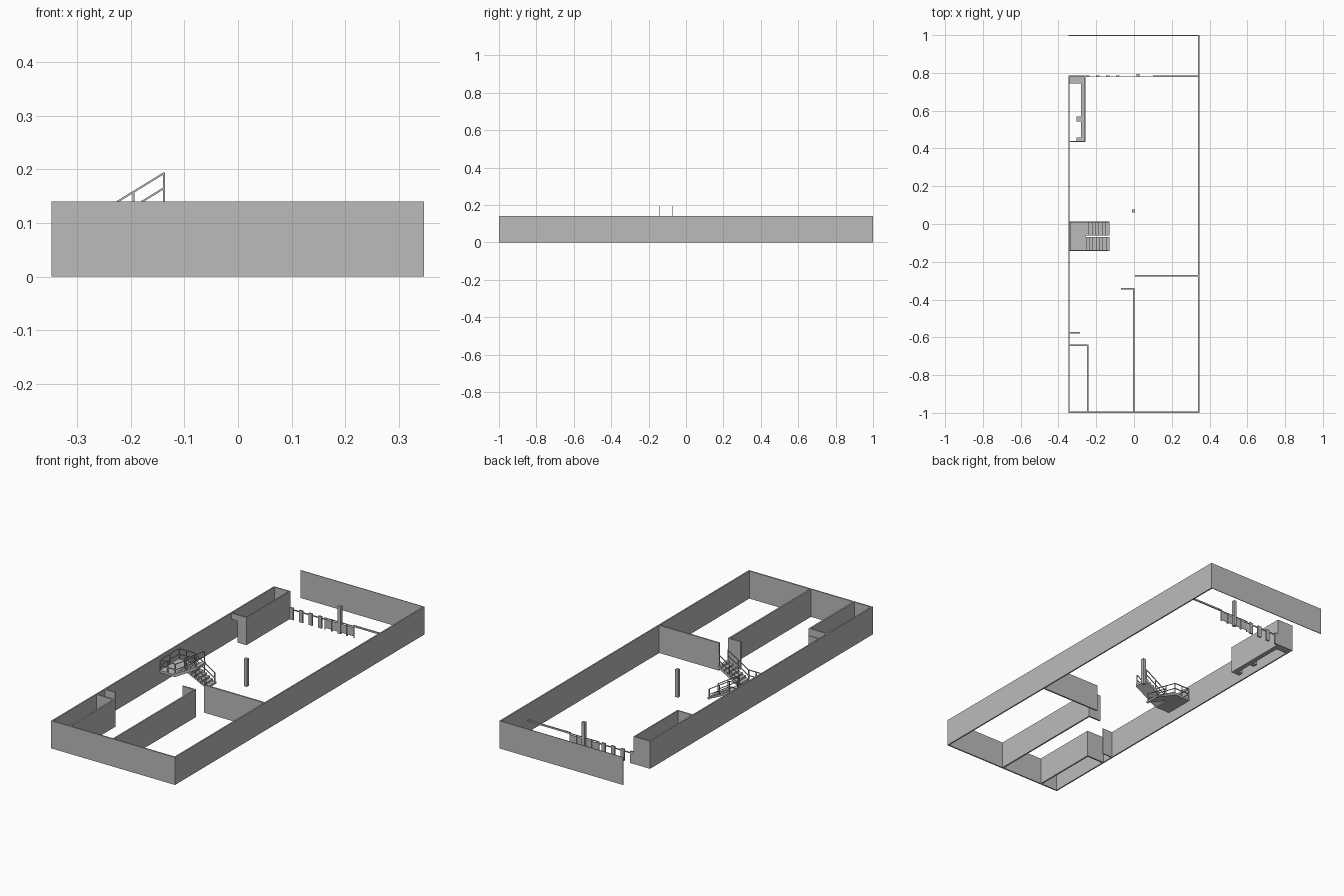
import bpy
import bmesh
import math
from mathutils import Vector, Matrix

cube = bpy.data.objects.get("Cube")
if cube:
    bpy.data.objects.remove(cube, do_unlink=True)

grey = bpy.data.materials.new("plain_grey")
grey.use_nodes = True
tone = (0.5, 0.5, 0.5, 1)
grey.diffuse_color = tone
grey.node_tree.nodes["Principled BSDF"].inputs["Base Color"].default_value = tone

H = 0.14          # wall height
T = 0.007         # wall thickness
XL, XR = -0.348, 0.347


def finish(name, bm):
    bmesh.ops.recalc_face_normals(bm, faces=bm.faces)
    mesh = bpy.data.meshes.new(name)
    bm.to_mesh(mesh)
    bm.free()
    mesh.materials.append(grey)
    obj = bpy.data.objects.new(name, mesh)
    bpy.context.collection.objects.link(obj)
    return obj


def add_box(bm, x0, x1, y0, y1, z0, z1):
    size = Matrix.Diagonal((x1 - x0, y1 - y0, z1 - z0, 1))
    mid = Matrix.Translation(((x0 + x1) / 2, (y0 + y1) / 2, (z0 + z1) / 2))
    bmesh.ops.create_cube(bm, size=1, matrix=mid @ size)


def box(name, x0, x1, y0, y1, z0=0, z1=H):
    bm = bmesh.new()
    add_box(bm, x0, x1, y0, y1, z0, z1)
    return finish(name, bm)


def add_bar(bm, a, b, w=0.0035):
    # square bar between two points
    a, b = Vector(a), Vector(b)
    d = b - a
    turn = d.to_track_quat('Z', 'Y').to_matrix().to_4x4()
    m = Matrix.Translation((a + b) / 2) @ turn @ Matrix.Diagonal((w, w, d.length, 1))
    bmesh.ops.create_cube(bm, size=1, matrix=m)


# Outer walls
box("front_wall", XL, XR, -1, -1 + T)
box("back_wall", XL, XR, 1 - T / 2, 1)
box("left_wall", XR - T, XR, -1 + T, 1 - T / 2)
box("right_wall", XL, XL + T, -1 + T, 0.785)

# Partitions
box("cross_partition", 0.005, XR - T, -0.279, -0.271)
box("long_partition", -0.006, 0.002, -1 + T, -0.338)
box("partition_return", -0.07, -0.006, -0.346, -0.338)
box("small_room_side", -0.249, -0.241, -1 + T, -0.639)
box("small_room_end", XL + T, -0.249, -0.647, -0.639)
box("wall_stub", XL + T, -0.285, -0.579, -0.573)

# Back corner room with a doorway and low ledges
box("corner_room_side", -0.262, -0.256, 0.433, 0.785)
box("corner_room_back", XL + T, -0.262, 0.779, 0.785)
box("corner_room_jamb", -0.307, -0.262, 0.433, 0.44)
box("corner_room_lintel", XL + T, -0.307, 0.433, 0.44, 0.11)
ledge = bmesh.new()
add_box(ledge, -0.28, -0.262, 0.44, 0.745, 0, 0.03)
add_box(ledge, XL + T, -0.262, 0.745, 0.779, 0, 0.03)
add_box(ledge, -0.305, -0.28, 0.543, 0.568, 0, 0.03)
add_box(ledge, -0.305, -0.28, 0.44, 0.458, 0, 0.03)
finish("corner_room_ledge", ledge)

# Columns
for name, x, y in (("middle_column", -0.002, 0.07), ("back_column", 0.022, 0.786)):
    box(name, x - 0.008, x + 0.008, y - 0.008, y + 0.008)

# Entrance barrier: gate posts with arms, fence panels, long rail
FY = 0.782
gates = bmesh.new()
for i in range(4):
    x = -0.245 + i * 0.053
    add_box(gates, x - 0.01, x + 0.01, FY - 0.004, FY + 0.004, 0, 0.06)
    add_box(gates, x + 0.01, x + 0.04, FY - 0.002, FY + 0.002, 0.048, 0.053)
finish("gate_posts", gates)

fence = bmesh.new()
for i in range(4):
    x = -0.06 + i * 0.042
    add_box(fence, x, x + 0.036, FY - 0.001, FY + 0.001, 0.008, 0.052)
    for px in (x, x + 0.036):
        add_bar(fence, (px, FY, 0), (px, FY, 0.06))
add_bar(fence, (-0.06, FY, 0.058), (0.102, FY, 0.058))
finish("fence_panels", fence)
box("barrier_rail", 0.1, XR - T, FY - 0.003, FY + 0.003, 0.056, 0.064)

# Staircase: two flights joined by a landing
X0, X1, MID = -0.255, -0.131, 0.07
STEPS = 7
RUN, RISE = (X1 - X0) / STEPS, MID / STEPS
FLIGHTS = (("upper", -0.142, -0.068, 1), ("lower", -0.061, 0.013, -1))

box("stair_landing", XL + T, X0, -0.142, 0.013, MID - 0.012, MID)


def flight(name, y0, y1, up):
    # stepped profile with a sloping underside
    pts = []
    for i in range(STEPS):
        x, z = X0 + i * RUN, MID + up * i * RISE
        top = z + RISE if up > 0 else z
        pts += [(x, top), (x + RUN, top)]
    end = MID + up * MID
    pts += [(X1, max(end - 0.012, 0)), (X0, MID - 0.012)]
    bm = bmesh.new()
    face = bm.faces.new([bm.verts.new((x, y0, z)) for x, z in pts])
    out = bmesh.ops.extrude_face_region(bm, geom=[face])
    verts = [v for v in out["geom"] if isinstance(v, bmesh.types.BMVert)]
    bmesh.ops.translate(bm, verts=verts, vec=(0, y1 - y0, 0))
    finish(name + "_flight", bm)


def flight_rail(name, y, up):
    bm = bmesh.new()
    a, b = X0 + 0.003, X1 - 0.007
    za, zb = MID, MID + up * MID
    for h in (0.025, 0.053):
        add_bar(bm, (a, y, za + h), (b, y, zb + h))
    for t in (0, 0.5, 1):
        x, z = a + (b - a) * t, za + (zb - za) * t
        add_bar(bm, (x, y, z), (x, y, z + 0.054))
    finish(name, bm)


for name, y0, y1, up in FLIGHTS:
    flight(name, y0, y1, up)
    flight_rail(name + "_outer_rail", y0 + 0.002, up)
    flight_rail(name + "_inner_rail", y1 - 0.002, up)

# Landing railing on three sides
rail = bmesh.new()
xa, xb, ya, yb = XL + 0.011, X0, -0.14, 0.011
corners = [(xb, ya), (xa, ya), (xa, yb), (xb, yb)]
for p, q in zip(corners, corners[1:]):
    for h in (0.025, 0.053):
        add_bar(rail, (*p, MID + h), (*q, MID + h))
    m = ((p[0] + q[0]) / 2, (p[1] + q[1]) / 2)
    for c in (p, m):
        add_bar(rail, (*c, MID), (*c, MID + 0.054))
finish("landing_railing", rail)
